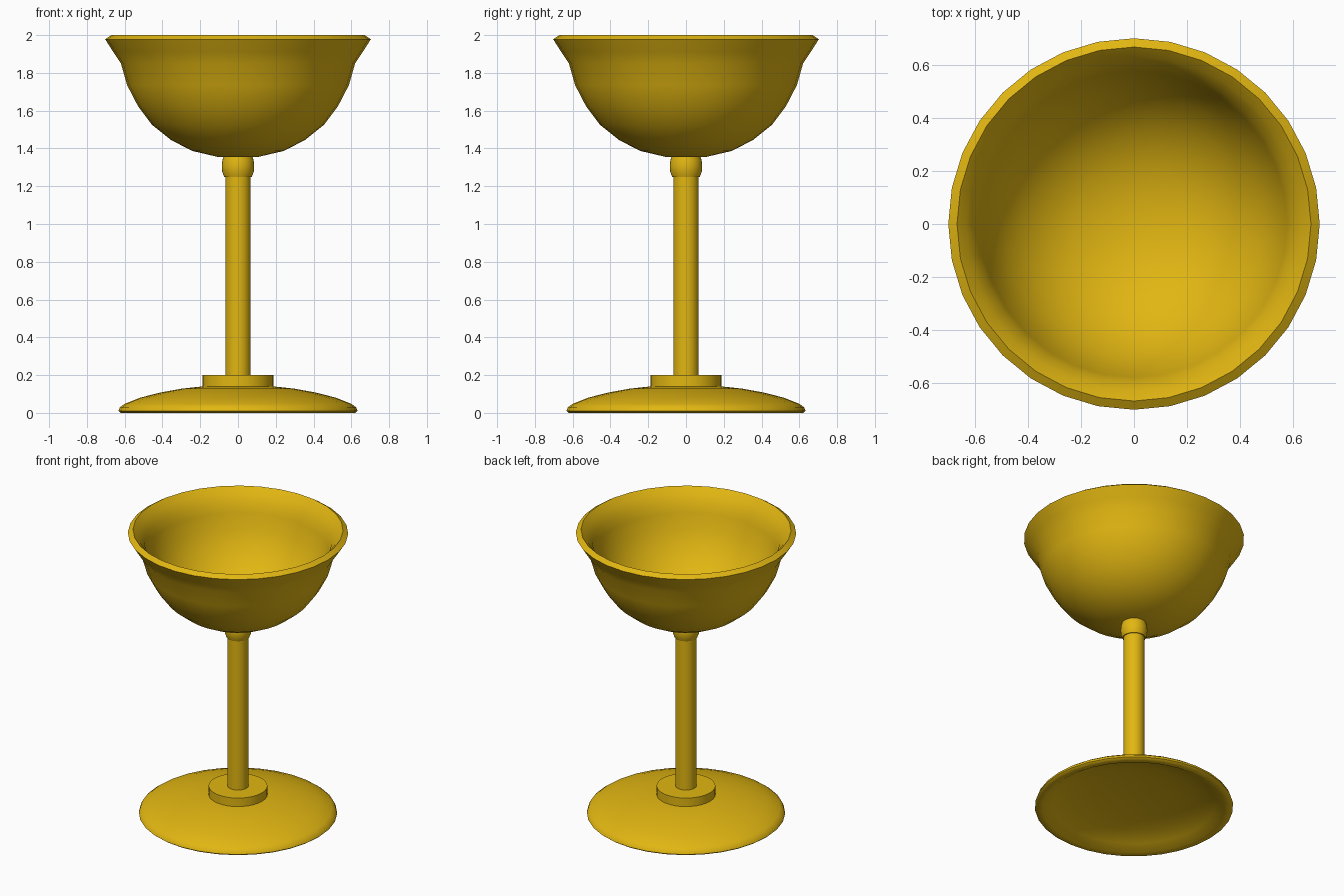
import bpy, bmesh, math

if "Cube" in bpy.data.objects:
    bpy.data.objects.remove(bpy.data.objects["Cube"])

gold = bpy.data.materials.new("gold")
gold.diffuse_color = (0.76, 0.47, 0.006, 1)
gold.use_nodes = True
gold.node_tree.nodes["Principled BSDF"].inputs["Base Color"].default_value = gold.diffuse_color
SEG = 32


def lathe(name, profile, angle=40):
    """Revolve (radius, height) points about the z axis."""
    bm = bmesh.new()
    rings = []
    for r, z in profile:
        if r == 0:
            rings.append([bm.verts.new((0, 0, z))] * SEG)
        else:
            rings.append([bm.verts.new((r * math.cos(2 * math.pi * i / SEG),
                                        r * math.sin(2 * math.pi * i / SEG), z))
                          for i in range(SEG)])
    for a, b in zip(rings, rings[1:]):
        for i in range(SEG):
            j = (i + 1) % SEG
            bm.faces.new(list(dict.fromkeys((a[i], a[j], b[j], b[i]))))
    bmesh.ops.recalc_face_normals(bm, faces=bm.faces)
    me = bpy.data.meshes.new(name)
    bm.to_mesh(me)
    bm.free()
    me.materials.append(gold)
    ob = bpy.data.objects.new(name, me)
    bpy.context.collection.objects.link(ob)
    bpy.context.view_layer.objects.active = ob
    ob.select_set(True)
    bpy.ops.object.shade_smooth_by_angle(angle=math.radians(angle))
    ob.select_set(False)
    return ob


# Domed foot with hollow underside
lathe("foot", [(0, 0.145), (0.19, 0.14), (0.3, 0.128), (0.41, 0.108), (0.52, 0.08),
               (0.6, 0.048), (0.625, 0.03), (0.633, 0.01), (0.62, 0), (0.58, 0),
               (0.52, 0.035), (0.4, 0.068), (0.25, 0.09), (0, 0.1)])

# Collar, stem and knob
lathe("collar", [(0, 0.12), (0.188, 0.12), (0.188, 0.2), (0, 0.2)])
lathe("stem", [(0, 0.15), (0.067, 0.15), (0.067, 1.3), (0, 1.3)])
lathe("knob", [(0, 1.25), (0.073, 1.25), (0.083, 1.275), (0.086, 1.305),
               (0.083, 1.335), (0.073, 1.37), (0, 1.37)])

# Bowl with flared lip: outside, lip, inside
lathe("bowl", [(0, 1.35), (0.106, 1.355), (0.243, 1.387), (0.355, 1.445), (0.455, 1.525),
               (0.53, 1.625), (0.587, 1.735), (0.62, 1.85), (0.66, 1.91), (0.703, 1.978),
               (0.67, 2.0), (0.635, 1.965), (0.598, 1.91), (0.58, 1.85), (0.55, 1.745),
               (0.497, 1.645), (0.426, 1.553), (0.332, 1.478), (0.228, 1.425),
               (0.1, 1.395), (0, 1.39)], angle=60)
